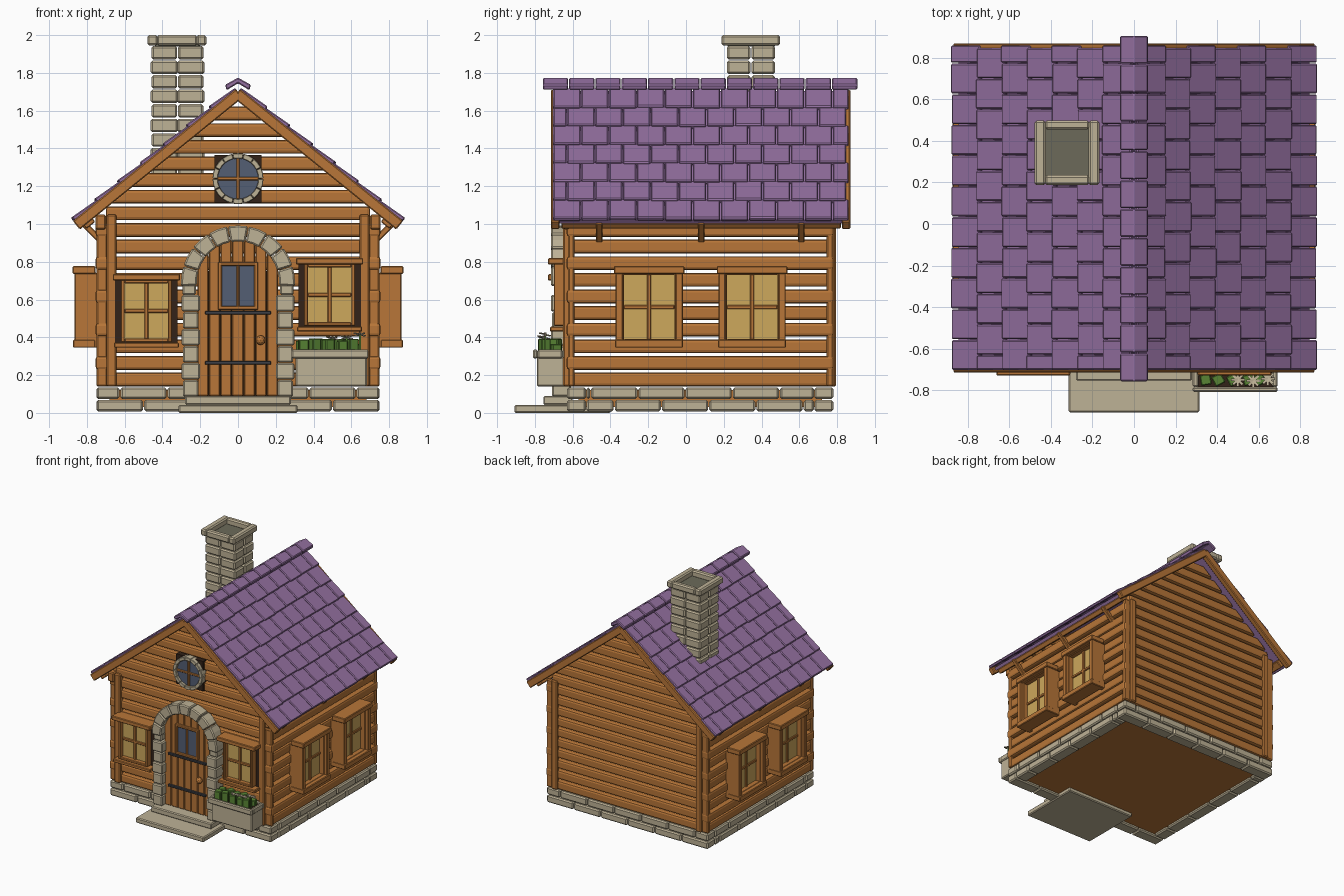
import bpy, bmesh, math, random
from mathutils import Matrix, Vector

if "Cube" in bpy.data.objects:
    bpy.data.objects.remove(bpy.data.objects["Cube"])

random.seed(4)
I4 = Matrix.Identity(4)
T = Matrix.Translation
def R(deg, ax): return Matrix.Rotation(math.radians(deg), 4, ax)

def colour(name, r, g, b):
    m = bpy.data.materials.new(name)
    m.diffuse_color = [*[(c / 255 / 12.92 if c < 11 else ((c / 255 + .055) / 1.055) ** 2.4) for c in (r, g, b)], 1]
    m.use_nodes = True
    m.node_tree.nodes["Principled BSDF"].inputs["Base Color"].default_value = m.diffuse_color
    return m

WOOD = colour("orange_wood", 184, 118, 56)
STONE = colour("pale_stone", 190, 178, 150)
SOOT = colour("dark_stone", 108, 106, 90)
ROOF = colour("purple_tile", 148, 112, 160)
DARK = colour("dark_brown", 50, 34, 24)
LAMP = colour("warm_glass", 205, 168, 92)
GLASS = colour("blue_grey_glass", 84, 94, 116)
IRON = colour("iron", 62, 64, 70)
GREEN = colour("leaf_green", 88, 132, 52)

parts = {}
def bm_of(name, mat, bev=0.0, seg=1):
    if name not in parts:
        parts[name] = (bmesh.new(), mat, bev, seg)
    return parts[name][0]

def box(bm, x0, x1, y0, y1, z0, z1, M=I4):
    S = Matrix.Diagonal((abs(x1 - x0), abs(y1 - y0), abs(z1 - z0), 1))
    bmesh.ops.create_cube(bm, size=1, matrix=M @ T(((x0 + x1) / 2, (y0 + y1) / 2, (z0 + z1) / 2)) @ S)

def prism(bm, pts, y0, y1):
    """Polygon in the xz plane extruded along y."""
    a = [bm.verts.new((x, y0, z)) for x, z in pts]
    b = [bm.verts.new((x, y1, z)) for x, z in pts]
    fs = [bm.faces.new(a), bm.faces.new(b[::-1])]
    for i in range(len(a)):
        j = (i + 1) % len(a)
        fs.append(bm.faces.new((a[j], a[i], b[i], b[j])))
    bmesh.ops.recalc_face_normals(bm, faces=fs)

def arc_stones(bm, cz, r0, r1, a0, a1, n, gap, y0, y1):
    for i in range(n):
        s, e = [math.radians(a0 + (a1 - a0) * t / n) for t in (i + gap, i + 1 - gap)]
        mid = (s + e) / 2
        prism(bm, [(r * math.cos(t), cz + r * math.sin(t)) for r, t in
                   ((r0, s), (r1, s), (r1, mid), (r1, e), (r0, e), (r0, mid))], y0, y1)

YF, YB = -0.63, 0.78          # front and back of the body
SL = math.degrees(math.atan(.70 / .865))
TAN = .70 / .865

# Foundation: two staggered stone courses and a floor
f = bm_of("foundation_stones", STONE, .01)
for c in range(2):
    z0, z1 = (.008, .068) if c == 0 else (.074, .135)
    for axis, lo, hi in (("x", -.75, .75), ("y", YF, YB)):
        cuts = [lo] + [lo + .25 * (k + .5 * c) for k in range(1 - c, 6) if lo + .25 * (k + .5 * c) > lo + .06 and lo + .25 * (k + .5 * c) < hi - .06] + [hi]
        for p, q in zip(cuts, cuts[1:]):
            for s in (-1, 1):
                if axis == "x":
                    y0 = YF if s < 0 else YB - .1
                    box(f, p + .003, q - .003, y0, y0 + .1, z0, z1)
                else:
                    box(f, s * .65, s * .75, max(p, YF + .1) + .003, min(q, YB - .1) - .003, z0, z1)
box(bm_of("floor", WOOD), -.68, .68, YF + .06, YB - .06, .03, .12)

# Log walls and gables, with open gaps between the logs
P, H = .088, .073
g = bm_of("gable_wall_logs", WOOD, .016, 2)
w = bm_of("side_wall_logs", WOOD, .016, 2)
for i in range(18):
    z0 = .14 + P * i
    z1 = z0 + H
    half = [min(.70, (1.665 - z) / TAN) for z in (z0, z1)]
    if half[1] > .03:
        for y0 in (-.625, .7):
            prism(g, [(-half[0], z0), (half[0], z0), (half[1], z1), (-half[1], z1)], y0, y0 + .08)
    if i < 10:
        e = .012 * (i % 2)
        for s in (-1, 1):
            box(w, s * .67, s * (.742 + e), YF + .01 - e, YB - .01 + e, z0, z1)
# Corner posts
c = bm_of("corner_posts", WOOD, .008)
for s in (-1, 1):
    for y0, y1 in ((-.65, -.60), (.76, .795)):
        box(c, s * .642, s * .695, y0, y1, .14, 1.05)
    for y0 in (-.625, .745):
        box(c, s * .69, s * .75, y0, y0 + .035, .14, 1.04)
    box(c, s * .70, s * .755, -.65, -.59, .97, 1.05)

# Roof deck, staggered tiles, barge boards, eaves and braces
deck, tile = bm_of("roof_deck", ROOF), bm_of("roof_tiles", ROOF, .006)
barge, eave = bm_of("barge_boards", WOOD, .006), bm_of("eave_beams", WOOD, .005)
for s in (-1, 1):
    M = T((0, 0, 1.70)) @ R(s * SL, 'Y')
    box(deck, 0, s * 1.085, -.69, .85, -.02, .004, M)
    for y0 in (-.715, .825):
        box(barge, 0, s * 1.11, y0, y0 + .045, -.04, .018, M)
    box(eave, s * 1.02, s * 1.08, -.66, .82, -.06, -.02, M)
    for y in (-.46, .08, .61):
        B = T((s * .775, y, .96)) @ R(-s * 45, 'Y')
        box(eave, -.075, .075, -.017, .017, -.016, .016, B)
    for r in range(7):
        u = .156 * r
        K = M @ T((s * (u + .085), 0, .019)) @ R(-s * 4, 'Y')
        y = -.705 - (.074 if r % 2 else 0)
        while y < .85:
            a, b = max(y, -.705) + .002, min(y + .148, .862) - .002
            if b - a > .02:
                d = random.uniform(-.004, .004)
                box(tile, -.085, .085 + d, a, b, -.011, .013, K) if s > 0 else box(tile, -.085 - d, .085, a, b, -.011, .013, K)
            y += .148
# Ridge caps
rc = bm_of("ridge_caps", ROOF, .006)
for i in range(12):
    y = -.76 + 1.67 / 12 * i
    prism(rc, [(-.068, 1.737), (0, 1.775), (.068, 1.737), (.06, 1.708), (0, 1.745), (-.06, 1.708)], y + .002, y + .136)

# Chimney: brick courses, hollow cap
ch = bm_of("chimney_stones", STONE, .01)
for i in range(9):
    z = 1.945 - .077 * (i + 1)
    for x in (-.46, -.32):
        for y in (.215, .345):
            e = .004 * (i % 2)
            box(ch, x + .002 - e, x + .138 + e, y + .002, y + .126, z + .003, z + .074)
for x0, x1, y0, y1 in ((-.48, -.425, .187, .498), (-.22, -.167, .187, .498),
                       (-.43, -.215, .187, .235), (-.43, -.215, .455, .498)):
    box(ch, x0, x1, y0, y1, 1.945, 2.0)
box(bm_of("chimney_flue", SOOT), -.44, -.2, .22, .47, 1.94, 1.952)

# Windows: sash, cross bars and glass; local -y points outwards
def sash(M, hw, z0, z1, y0, y1, t, mat, name):
    b = bm_of("window_frames", WOOD, .004)
    for s in (-1, 1):
        box(b, s * (hw - t), s * hw, y0, y1, z0, z1, M)
    box(b, -hw + t, hw - t, y0, y1, z0, z0 + t, M)
    box(b, -hw + t, hw - t, y0, y1, z1 - t, z1, M)
    m = (y0 + y1) / 2
    zc = (z0 + z1) / 2
    box(b, -.011, .011, m - .016, m, z0, z1, M)
    box(b, -hw + t, hw - t, m - .014, m, zc - .011, zc + .011, M)
    box(bm_of(name, mat), -hw + t * .5, hw - t * .5, m - .004, m + .004, z0 + t * .5, z1 - t * .5, M)

trim = bm_of("window_trim", WOOD, .005)
for x, dz in ((-.485, 0), (.485, .085)):           # front pair
    M = T((x, 0, dz))
    sash(M, .135, .375, .705, -.70, -.62, .02, LAMP, "lit_glass")
    box(bm_of("window_recess", DARK), -.165, .165, -.65, -.60, .36, .71, M)
    box(trim, -.178, .178, -.73, -.62, .70, .735, M)
    box(trim, -.172, .172, -.72, -.62, .345, .372, M)
for s in (-1, 1):                                   # side pairs
    for y in (-.195, .35):
        M = T((0, y, 0)) @ R(90 * s, 'Z')
        sash(M, .15, .375, .745, -.84, -.75, .016, LAMP, "lit_glass")
        for k in (-1, 1):
            box(trim, k * .14, k * .178, -.865, -.735, .345, .74, M)
        box(trim, -.187, .187, -.875, -.755, .735, .777, M)
        box(trim, -.18, .18, -.873, -.755, .345, .388, M)

# Round gable window
box(bm_of("window_recess", DARK), -.125, .125, -.64, -.60, 1.115, 1.365)
arc_stones(bm_of("round_window_ring", STONE, .003), 1.24, .107, .135, 0, 360, 14, .01, -.67, -.61)
prism(bm_of("dark_glass", GLASS), [(.11 * math.cos(k * math.pi / 14), 1.24 + .11 * math.sin(k * math.pi / 14)) for k in range(28)], -.649, -.63)
b = bm_of("window_frames", WOOD)
box(b, -.009, .009, -.658, -.645, 1.13, 1.35)
box(b, -.11, .11, -.657, -.645, 1.231, 1.249)

# Door: planks under an arch, window, straps and handle
d = bm_of("door_planks", WOOD, .005)
for i in range(7):
    x0, x1 = -.215 + .0615 * i, -.215 + .0615 * (i + 1) - .003
    top = [(x, .69 + math.sqrt(max(0, .225 ** 2 - x * x))) for x in (x1, (x0 + x1) / 2, x0)]
    prism(d, [(x0, .09), (x1, .09)] + top, -.665, -.62)
box(bm_of("door_backing", DARK), -.2, .2, -.65, -.61, .09, .75)
for s in (-1, 1):
    box(trim, s * .085, s * .107, -.685, -.66, .545, .80)
    box(trim, -.1, .1, -.685, -.66, .672 + s * .116 - .011, .672 + s * .116 + .011)
box(trim, -.008, .008, -.68, -.66, .55, .79)
box(bm_of("dark_glass", GLASS), -.088, .088, -.671, -.663, .555, .79)
iron = bm_of("door_straps", IRON, .003)
for z in (.265, .53):
    box(iron, -.175, .175, -.682, -.66, z - .009, z + .009)
bmesh.ops.create_icosphere(bm_of("door_knob", WOOD), subdivisions=2, radius=.026, matrix=T((.12, -.685, .385)))

# Stone door surround
a = bm_of("door_arch_stones", STONE, .008)
arc_stones(a, .69, .218, .302, -4, 184, 9, .015, -.715, -.61)
for s in (-1, 1):
    for i in range(6):
        e = .006 * (i % 2)
        z = .085 + .09 * i
        box(a, s * (.208 - e), s * (.292 + e), -.71 - e, -.61, z + .002, z + .088)
    box(a, s * .222, s * .295, -.70, -.61, .625, .68)

# Doorstep slabs
st = bm_of("doorstep", STONE, .007)
box(st, -.315, .315, -.908, -.40, 0, .043)
box(st, -.28, .28, -.755, -.60, .043, .09)

# Planter with leaves and small flowers
p = bm_of("planter", STONE, .007)
box(p, .305, .682, -.79, -.63, .14, .295)
for y0, y1 in ((-.81, -.785), (-.655, -.63)):
    box(p, .283, .692, y0, y1, .288, .335)
for x0, x1 in ((.283, .31), (.665, .692)):
    box(p, x0, x1, -.785, -.655, .288, .335)
box(bm_of("soil", DARK), .305, .67, -.79, -.65, .29, .318)
leaf = bm_of("plant_leaves", GREEN, .005)
for x in (.345, .415, .485, .55, .615):
    for y in (-.75, -.69):
        h = random.uniform(.36, .395)
        K = T((x + random.uniform(-.01, .01), y, 0)) @ R(random.uniform(-30, 30), 'Z')
        box(leaf, -.026, .026, -.026, .026, .315, h, K)
fl = bm_of("flower_petals", STONE)
stem = bm_of("flower_stems", GREEN)
for x, y, z in ((.5, -.75, .395), (.575, -.755, .40), (.645, -.745, .415)):
    box(stem, x - .005, x + .005, y - .005, y + .005, .32, z)
    for k in range(4):
        box(fl, -.034, .034, -.006, .006, -.003, .003, T((x, y, z)) @ R(45 * k, 'Z') @ R(12, 'Y'))

# Turn every part into an object
for name, (bm, mat, bev, seg) in parts.items():
    me = bpy.data.meshes.new(name)
    bm.to_mesh(me)
    bm.free()
    me.materials.append(mat)
    ob = bpy.data.objects.new(name, me)
    bpy.context.collection.objects.link(ob)
    if bev:
        m = ob.modifiers.new("soft_edges", 'BEVEL')
        m.width, m.segments, m.limit_method, m.angle_limit = bev, seg, 'ANGLE', math.radians(40)
